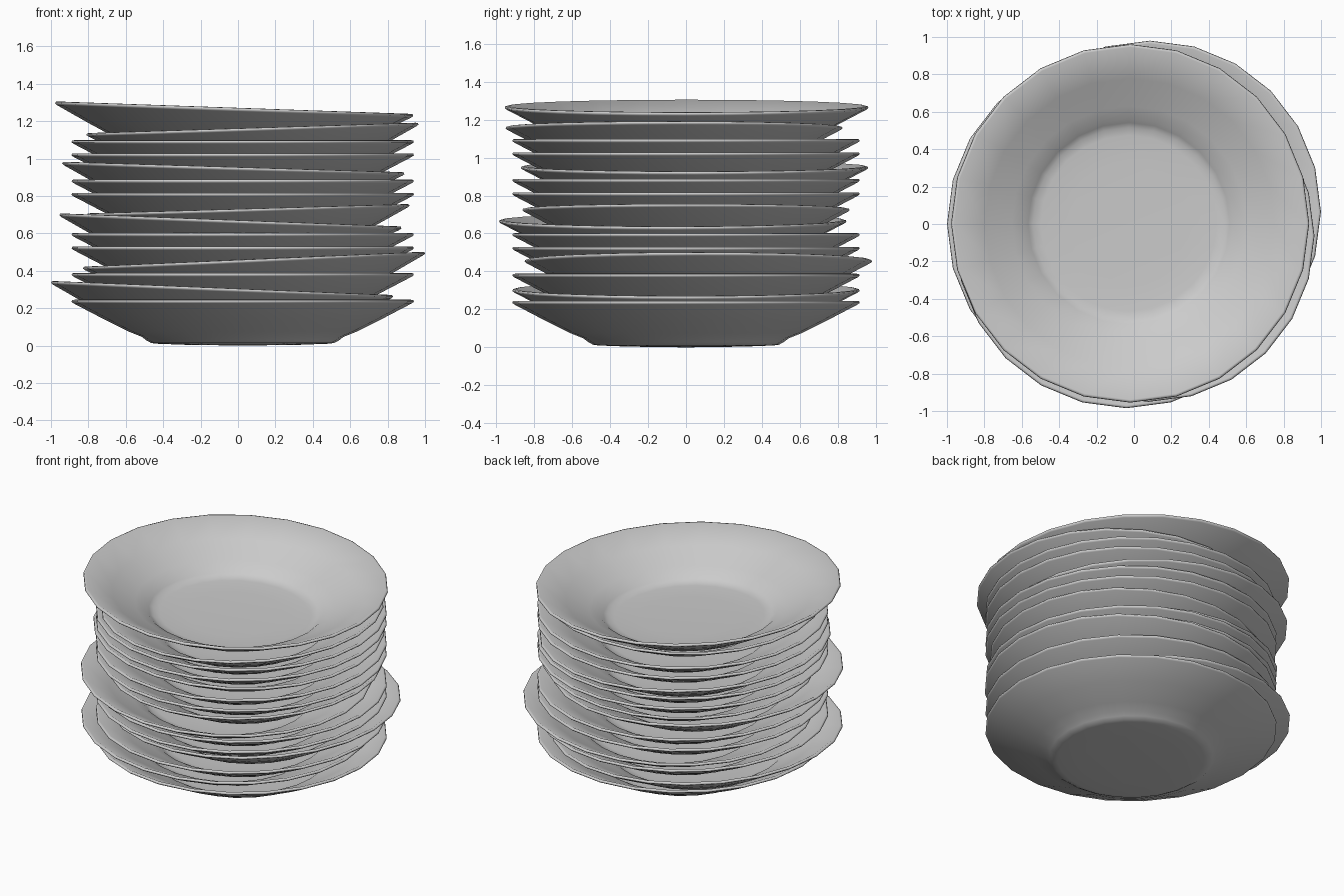
import bpy, bmesh, math

if "Cube" in bpy.data.objects:
    bpy.data.objects.remove(bpy.data.objects["Cube"])

SIDES = 24
RIM_R, RIM_Z = 0.915, 0.245

# Plate cross-section (radius, height): underside centre, out to rim, back along the inside
PROFILE = [
    (0, 0.0), (0.30, 0.004), (0.46, 0.01), (0.49, 0.014), (0.515, 0.028),
    (0.54, 0.047), (0.61, 0.075), (0.75, 0.145), (0.905, 0.226),
    (0.915, 0.234), (0.912, 0.243), (0.90, 0.245),
    (0.74, 0.165), (0.60, 0.096), (0.535, 0.066), (0.515, 0.048),
    (0.49, 0.034), (0.45, 0.029), (0.30, 0.025), (0, 0.022),
]


def plate_mesh():
    bm = bmesh.new()
    rings = []
    for r, z in PROFILE:
        h = z - RIM_Z  # origin at the rim centre
        if r == 0:
            rings.append([bm.verts.new((0, 0, h))])
        else:
            rings.append([bm.verts.new((r * math.cos(math.tau * i / SIDES),
                                        r * math.sin(math.tau * i / SIDES), h))
                          for i in range(SIDES)])
    for a, b in zip(rings, rings[1:]):
        for i in range(SIDES):
            j = (i + 1) % SIDES
            if len(a) == 1:
                bm.faces.new((a[0], b[j], b[i]))
            elif len(b) == 1:
                bm.faces.new((a[i], a[j], b[0]))
            else:
                bm.faces.new((a[i], a[j], b[j], b[i]))
    bmesh.ops.recalc_face_normals(bm, faces=bm.faces)
    me = bpy.data.meshes.new("plate")
    bm.to_mesh(me)
    bm.free()
    for p in me.polygons:
        p.use_smooth = True
    return me


# Each plate: rim centre x, y, z, rim rise from left to right, rim radius
STRAIGHT = (0.025, 0.0)
PLATES = [
    (*STRAIGHT, 0.245, 0, RIM_R),
    (-0.085, 0, 0.308, -0.075, RIM_R),
    (*STRAIGHT, 0.388, 0, RIM_R),
    (0.085, 0.065, 0.462, 0.08, RIM_R),
    (*STRAIGHT, 0.53, 0, RIM_R),
    (*STRAIGHT, 0.602, 0, RIM_R),
    (-0.04, -0.07, 0.672, -0.07, RIM_R),
    (0.055, 0, 0.732, 0.05, 0.862),
    (*STRAIGHT, 0.817, 0, RIM_R),
    (*STRAIGHT, 0.888, 0, RIM_R),
    (-0.025, 0.045, 0.955, -0.056, RIM_R),
    (*STRAIGHT, 1.028, 0, RIM_R),
    (*STRAIGHT, 1.098, 0, RIM_R),
    (0.077, -0.063, 1.164, 0.056, 0.888),
    (-0.02, 0.003, 1.272, -0.067, 0.958),
]

mesh = plate_mesh()
for n, (x, y, z, rise, radius) in enumerate(PLATES, 1):
    plate = bpy.data.objects.new(f"plate_{n:02d}", mesh)
    plate.location = (x, y, z)
    plate.rotation_euler = (0, -math.asin(rise / (2 * radius)), 0)
    plate.scale = (radius / RIM_R,) * 3
    bpy.context.collection.objects.link(plate)
